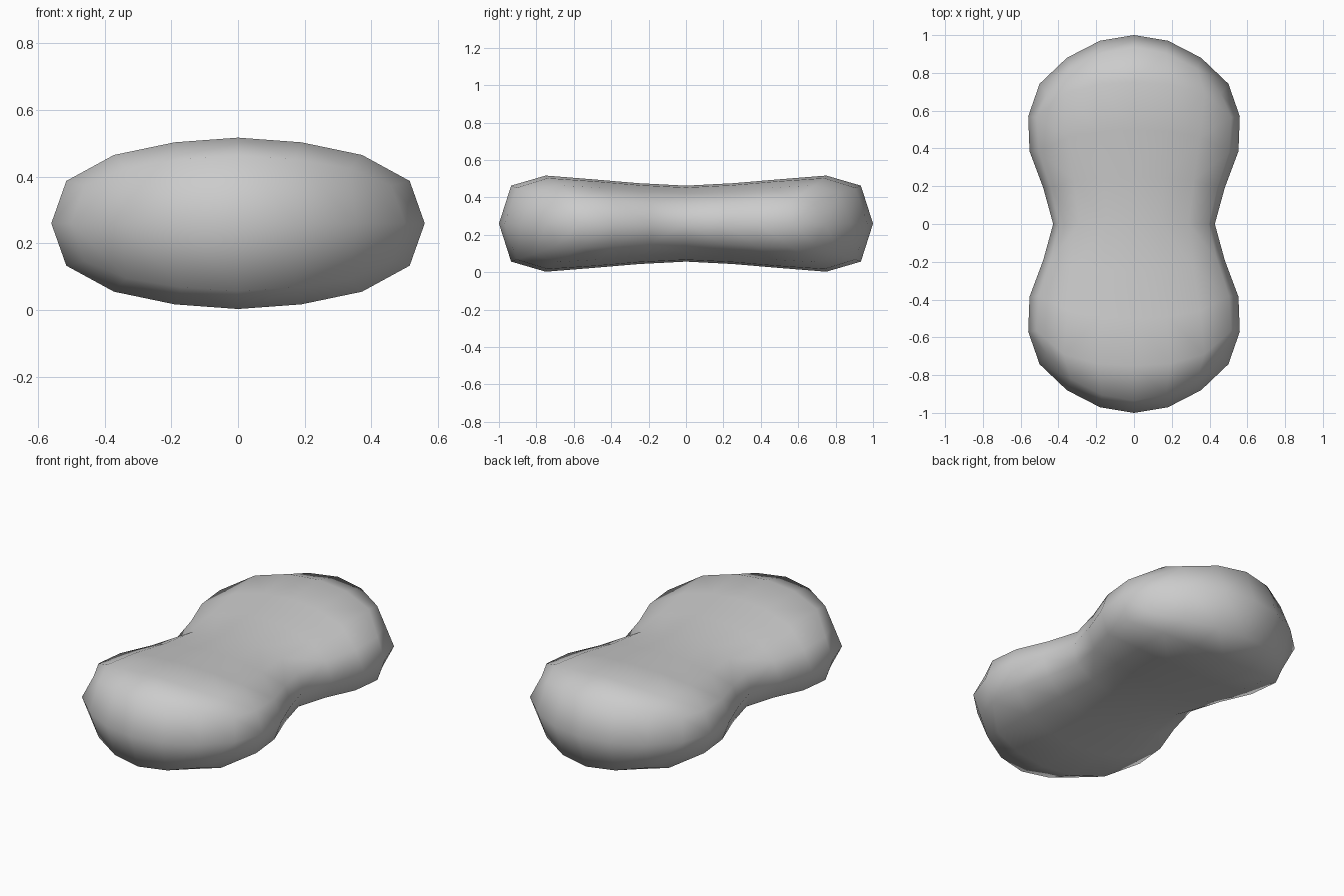
import bpy

if "Cube" in bpy.data.objects:
    bpy.data.objects.remove(bpy.data.objects["Cube"])

MID_Z = 0.26  # height of the horizontal symmetry plane

# One eighth of the cushion: rows run from the waist to the rounded end,
# each row from the centre line to the rim (z measured from MID_Z)
rows = [
    [(0, 0, .203), (.145, 0, .193), (.29, 0, .16), (.395, 0, .10)],
    [(0, .25, .216), (.16, .245, .205), (.315, .23, .17), (.44, .19, .108)],
    [(0, .50, .237), (.175, .49, .226), (.35, .46, .192), (.503, .38, .12)],
    [(0, .75, .257), (.19, .74, .243), (.372, .69, .205), (.515, .565, .127)],
    [(0, .935, .203), (.17, .905, .192), (.335, .82, .165), (.46, .69, .113)],
]
# Widest outline, from waist to end
outline = [(.428, 0), (.48, .19), (.553, .385), (.56, .57),
           (.50, .742), (.355, .88), (.18, .97), (0, 1)]

nx, ny = len(rows[0]), len(rows)
verts = [p for r in rows for p in r]
faces = [(j * nx + i, j * nx + i + 1, (j + 1) * nx + i + 1, (j + 1) * nx + i)
         for j in range(ny - 1) for i in range(nx - 1)]

# Rim strip joining the upper surface to the outline
rim = [j * nx + nx - 1 for j in range(ny)]
rim += [(ny - 1) * nx + i for i in range(nx - 2, -1, -1)]
base = len(verts)
verts += [(x, y, 0) for x, y in outline]
faces += [(base + k, base + k + 1, rim[k + 1], rim[k]) for k in range(len(rim) - 1)]

mesh = bpy.data.meshes.new("peanut_cushion")
mesh.from_pydata(verts, [], faces)
for p in mesh.polygons:
    p.use_smooth = True
cushion = bpy.data.objects.new("peanut_cushion", mesh)
bpy.context.collection.objects.link(cushion)
cushion.location.z = MID_Z

# Mirror across all three planes
mirror = cushion.modifiers.new("mirror", 'MIRROR')
mirror.use_axis = (True, True, True)
mirror.use_clip = True
mirror.merge_threshold = 0.001
